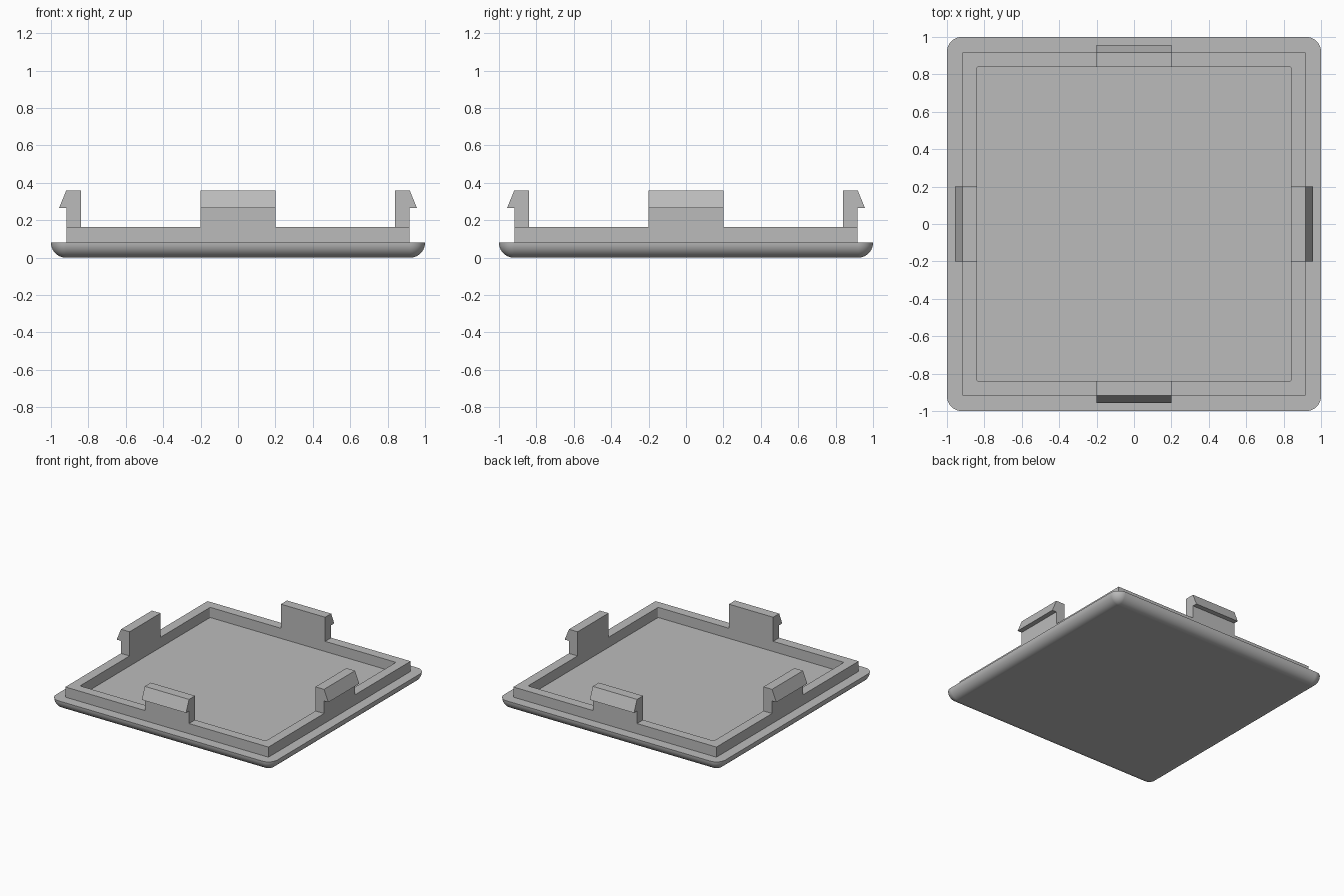
import bpy, bmesh
from math import sin, cos, pi, radians
from mathutils import Matrix, Vector

if "Cube" in bpy.data.objects:
    bpy.data.objects.remove(bpy.data.objects["Cube"], do_unlink=True)

grey = bpy.data.materials.new("plain grey")
grey.use_nodes = True
tint = (0.5, 0.5, 0.5, 1)
grey.diffuse_color = tint
grey.node_tree.nodes["Principled BSDF"].inputs["Base Color"].default_value = tint

FILLET = 0.08             # edge and corner rounding of the plate
OUTER, INNER = 0.918, 0.84  # half widths of the rim
PLATE_TOP, RIM_TOP = 0.08, 0.163
STEPS = 10


def finish(name, bm):
    bmesh.ops.remove_doubles(bm, verts=bm.verts, dist=1e-5)
    bmesh.ops.recalc_face_normals(bm, faces=bm.faces)
    mesh = bpy.data.meshes.new(name)
    bm.to_mesh(mesh)
    bm.free()
    mesh.materials.append(grey)
    obj = bpy.data.objects.new(name, mesh)
    bpy.context.collection.objects.link(obj)
    return obj


def rounded_square(bm, half, radius, z):
    """Loop of vertices around a square with rounded corners."""
    loop = []
    for corner in range(4):
        turn = Matrix.Rotation(corner * pi / 2, 3, 'Z')
        for i in range(STEPS + 1):
            a = i / STEPS * pi / 2
            c = half - radius
            loop.append(bm.verts.new(turn @ Vector((c + radius * cos(a), c + radius * sin(a), z))))
    return loop


def bridge(bm, a, b):
    n = len(a)
    for i in range(n):
        j = (i + 1) % n
        bm.faces.new((a[i], a[j], b[j], b[i]))


# Plate: flat top, rounded corners and a rounded lower edge
bm = bmesh.new()
loops = []
for i in range(STEPS + 1):
    a = i / STEPS * pi / 2
    r = FILLET * cos(a)
    loops.append(rounded_square(bm, 1 - FILLET + r, r, PLATE_TOP - FILLET * sin(a)))
for a, b in zip(loops, loops[1:]):
    bridge(bm, a, b)
bm.faces.new(loops[0])
bm.faces.new(loops[-1])
plate = finish("base_plate", bm)
bpy.context.view_layer.objects.active = plate
plate.select_set(True)
bpy.ops.object.shade_smooth_by_angle(angle=radians(30))
plate.modifiers.new("even shading", 'WEIGHTED_NORMAL').keep_sharp = True

# Rim: square wall standing on the plate, inner corners slightly eased
bm = bmesh.new()
wall = [rounded_square(bm, half, radius, z) for half, radius, z in (
    (OUTER, 0, PLATE_TOP), (OUTER, 0, RIM_TOP),
    (INNER, 0.01, RIM_TOP), (INNER, 0.01, PLATE_TOP))]
for i in range(4):
    bridge(bm, wall[i], wall[(i + 1) % 4])
finish("rim", bm)

# Clips: one hooked tab in the middle of each side
hook = [(INNER, RIM_TOP), (OUTER, RIM_TOP), (OUTER, 0.265),
        (0.957, 0.265), (OUTER, 0.36), (INNER, 0.36)]
for k, side in enumerate(("left", "back", "right", "front")):
    bm = bmesh.new()
    face = bm.faces.new([bm.verts.new((x, -0.2, z)) for x, z in hook])
    new = bmesh.ops.extrude_face_region(bm, geom=[face])["geom"]
    moved = [v for v in new if isinstance(v, bmesh.types.BMVert)]
    bmesh.ops.translate(bm, verts=moved, vec=(0, 0.4, 0))
    bm.transform(Matrix.Rotation(k * pi / 2, 4, 'Z'))
    finish(side + "_clip", bm)
